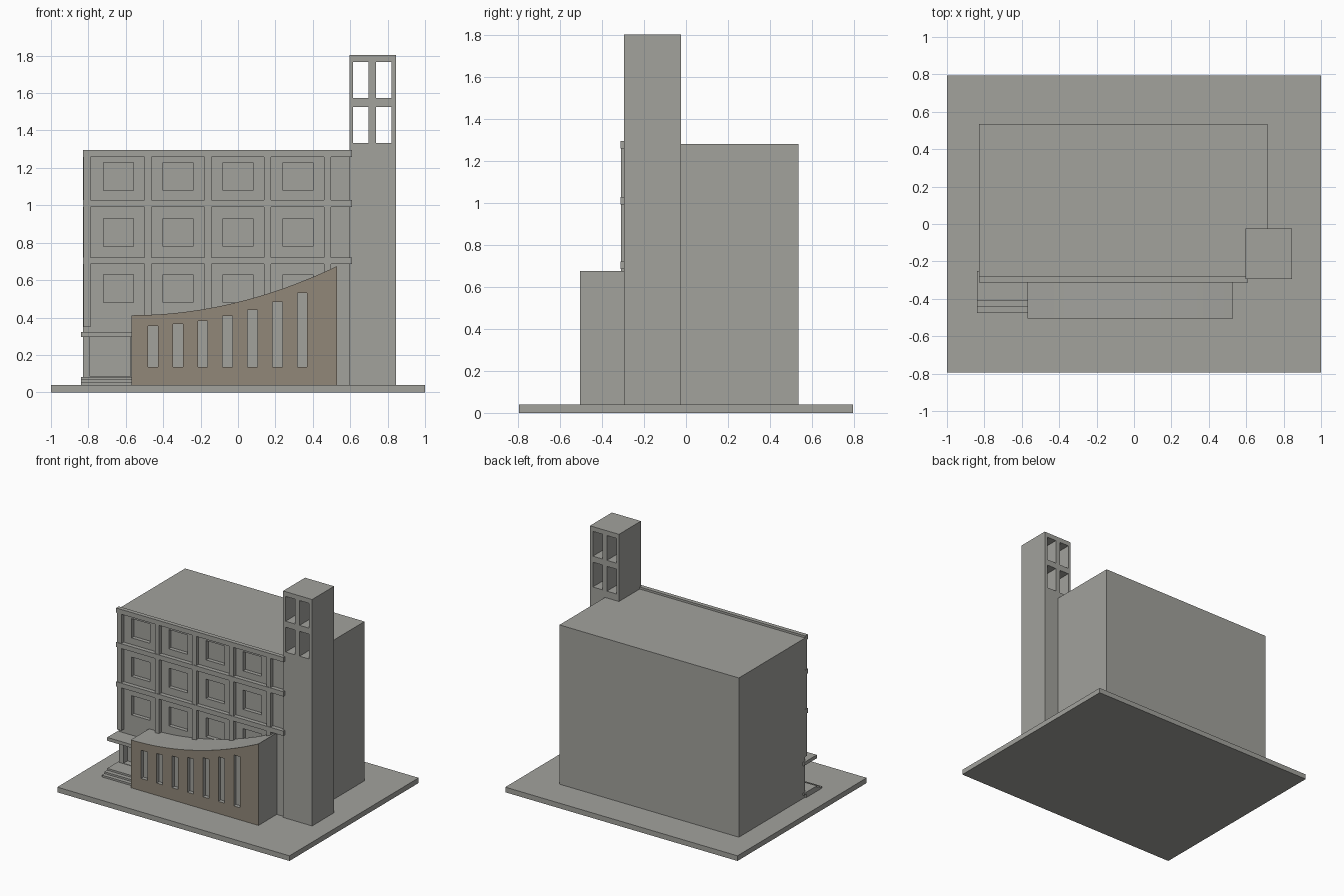
import bpy, bmesh

if "Cube" in bpy.data.objects:
    bpy.data.objects.remove(bpy.data.objects["Cube"])


def material(name, rgb):
    m = bpy.data.materials.new(name)
    m.diffuse_color = (*rgb, 1.0)
    m.use_nodes = True
    m.node_tree.nodes["Principled BSDF"].inputs["Base Color"].default_value = m.diffuse_color
    return m


GREY = material("concrete grey", (0.36, 0.36, 0.335))
BROWN = material("warm brown", (0.285, 0.245, 0.19))


def make_object(name, bm, mats=(GREY,)):
    bmesh.ops.recalc_face_normals(bm, faces=bm.faces)
    mesh = bpy.data.meshes.new(name)
    bm.to_mesh(mesh)
    bm.free()
    for m in mats:
        mesh.materials.append(m)
    ob = bpy.data.objects.new(name, mesh)
    bpy.context.collection.objects.link(ob)
    return ob


def boxes(name, spans):
    """One object from boxes given as (x0, x1, y0, y1, z0, z1)."""
    bm = bmesh.new()
    for x0, x1, y0, y1, z0, z1 in spans:
        verts = bmesh.ops.create_cube(bm, size=1)["verts"]
        for v in verts:
            v.co = ((x0 + x1) / 2 + v.co.x * (x1 - x0),
                    (y0 + y1) / 2 + v.co.y * (y1 - y0),
                    (z0 + z1) / 2 + v.co.z * (z1 - z0))
    return make_object(name, bm)


def cut(target, spans):
    """Cut box-shaped openings out of a part."""
    cutter = boxes(target.name + "_cutter", spans)
    cutter.hide_render = True
    mod = target.modifiers.new("openings", 'BOOLEAN')
    mod.operation = 'DIFFERENCE'
    mod.solver = 'EXACT'
    mod.object = cutter
    bpy.context.view_layer.objects.active = target
    bpy.ops.object.modifier_apply(modifier=mod.name)
    bpy.data.objects.remove(cutter)


GROUND = 0.04
WALL = -0.28
BAY = 0.32

# Ground slab
boxes("ground_slab", [(-1, 1, -0.795, 0.795, 0, GROUND)])

# Main block with window recesses and entrance
block = boxes("main_block", [(-0.83, 0.715, WALL, 0.535, GROUND, 1.28)])
openings = [(-0.72 + BAY * i, -0.56 + BAY * i, WALL - 0.1, WALL + 0.03, z, z + 0.15)
            for i in range(4) for z in (0.48, 0.78, 1.08)]
openings.append((-0.79, -0.575, WALL - 0.1, WALL + 0.05, 0.085, 0.295))
cut(block, openings)

# Facade grid: floor bands and piers
boxes("floor_bands", [(-0.83, 0.61, -0.313, WALL, z, z + 0.037)
                      for z in (0.685, 0.992, 1.259)])
for i in range(5):
    x = -0.825 + BAY * i + (0 if i == 0 else 0.005)
    boxes("facade_pier", [(x, x + 0.037, -0.309, WALL, 0.35, 1.26)])

# Tower with four openings running right through
tower = boxes("tower", [(0.595, 0.845, -0.295, -0.025, GROUND, 1.803)])
cut(tower, [(x, x + 0.083, -0.5, 0.2, z, z + 0.193)
            for x in (0.616, 0.737) for z in (1.333, 1.573)])

# Front hall with rising curved roof and brown front
X0, X1, FRONT = -0.57, 0.53, -0.505
profile = [(X0, GROUND)]
for i in range(25):
    t = i / 24
    profile.append((X0 + (X1 - X0) * t, 0.412 + 0.263 * t ** 2))
profile.append((X1, GROUND))
bm = bmesh.new()
face = bm.faces.new([bm.verts.new((x, FRONT, z)) for x, z in profile])
new = bmesh.ops.extrude_face_region(bm, geom=[face])["geom"]
for v in new:
    if isinstance(v, bmesh.types.BMVert):
        v.co.y = WALL
bm.normal_update()
for f in bm.faces:
    f.material_index = int(all(abs(v.co.y - FRONT) < 1e-4 for v in f.verts))
hall = make_object("front_hall", bm, (GREY, BROWN))
tops = (0.355, 0.366, 0.382, 0.407, 0.44, 0.482, 0.532)
cut(hall, [(-0.481 + 0.133 * i, -0.428 + 0.133 * i, FRONT - 0.1, FRONT + 0.03, 0.135, top)
           for i, top in enumerate(tops)])
bpy.context.view_layer.objects.active = hall
hall.select_set(True)
bpy.ops.object.shade_smooth_by_angle()

# Entrance canopy and steps
boxes("entrance_canopy", [(-0.84, X0, -0.41, -0.25, 0.297, 0.323)])
for i, y in enumerate((-0.475, -0.443, -0.41)):
    boxes("entrance_step", [(-0.84, X0, y, -0.25 if i == 2 else WALL,
                             GROUND + 0.014 * i, GROUND + 0.014 * (i + 1))])
